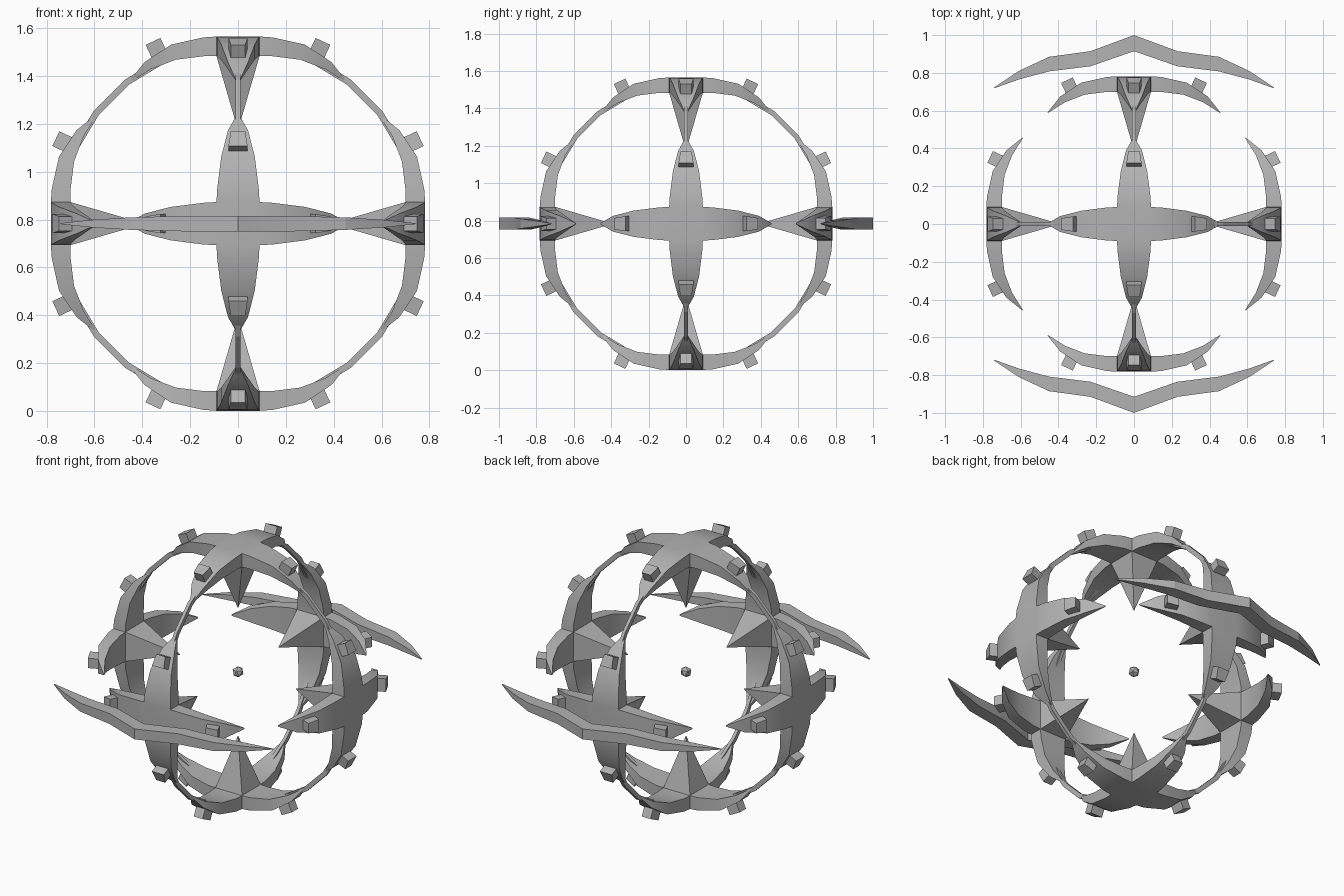
import bpy
import bmesh
from math import pi, sin, cos, radians
from mathutils import Matrix, Vector

cube = bpy.data.objects.get("Cube")
if cube:
    bpy.data.objects.remove(cube, do_unlink=True)

CENTRE = Matrix.Translation((0, 0, 0.783))

grey = bpy.data.materials.new("plain_grey")
grey.use_nodes = True
grey.diffuse_color = (0.45, 0.45, 0.45, 1)
grey.node_tree.nodes["Principled BSDF"].inputs["Base Color"].default_value = grey.diffuse_color


def finish(name, bm, matrix, angle=30):
    """Turn a bmesh into a placed, shaded object."""
    bmesh.ops.remove_doubles(bm, verts=bm.verts, dist=0.0005)
    bmesh.ops.recalc_face_normals(bm, faces=bm.faces)
    mesh = bpy.data.meshes.new(name)
    bm.to_mesh(mesh)
    bm.free()
    mesh.materials.append(grey)
    obj = bpy.data.objects.new(name, mesh)
    bpy.context.collection.objects.link(obj)
    obj.matrix_world = matrix
    bpy.ops.object.select_all(action="DESELECT")
    obj.select_set(True)
    bpy.context.view_layer.objects.active = obj
    bpy.ops.object.shade_smooth_by_angle(angle=radians(angle))
    return obj


def loft(bm, sections, matrix=Matrix(), cap_start=True):
    """Skin a row of four-cornered sections."""
    rings = [[bm.verts.new(matrix @ Vector(p)) for p in s] for s in sections]
    for a, b in zip(rings, rings[1:]):
        for i in range(4):
            j = (i + 1) % 4
            bm.faces.new((a[i], a[j], b[j], b[i]))
    if cap_start:
        bm.faces.new(rings[0])
    bm.faces.new(rings[-1])


def section(outer, inner, w):
    """Section across the y axis from two (x, z) points."""
    return [(outer[0], -w, outer[1]), (outer[0], w, outer[1]),
            (inner[0], w, inner[1]), (inner[0], -w, inner[1])]


# Arm stations: outer point, inner point, half width
H = 0.09
ARM = [((H, 0.782), (H, 0.70), H),
       ((0.145, 0.778), (0.14, 0.70), 0.087),
       ((0.28, 0.748), (0.26, 0.685), 0.07),
       ((0.39, 0.675), (0.365, 0.645), 0.042),
       ((0.458, 0.59), (0.455, 0.588), 0.003)]


def star(name, matrix):
    """Four curved arms round a square hub with an inward spike."""
    bm = bmesh.new()
    corners = [(H, -H), (H, H), (-H, H), (-H, -H)]
    bm.faces.new([bm.verts.new((x, y, ARM[0][0][1])) for x, y in corners])
    for k in range(4):
        turn = Matrix.Rotation(k * pi / 2, 4, "Z")
        loft(bm, [section(*s) for s in ARM], turn, cap_start=False)
        a, b = corners[k], corners[(k + 1) % 4]
        bm.faces.new([bm.verts.new(p) for p in
                      ((*a, 0.70), (*b, 0.70), (0, 0, 0.39))])
    finish(name, bm, matrix)


def blocks(name, matrix):
    """One tapered block standing on each arm."""
    bm = bmesh.new()
    tilt = Matrix.Rotation(radians(25), 4, "Y")
    for k in range(4):
        turn = Matrix.Rotation(k * pi / 2, 4, "Z") @ tilt
        loft(bm, [section((x, 0.84), (x, 0.765), w)
                  for x, w in ((-0.034, 0.04), (0.034, 0.03))], turn)
    finish(name, bm, matrix)


# Six stars facing along the axes
FACING = {"top": (0, 0, 1), "bottom": (0, 0, -1), "front": (0, -1, 0),
          "back": (0, 1, 0), "left": (1, 0, 0), "right": (-1, 0, 0)}
for side, axis in FACING.items():
    if axis[2]:
        spin = Matrix.Rotation(0 if axis[2] > 0 else pi, 4, "X")
    else:
        spin = Vector(axis).to_track_quat("Z", "Y").to_matrix().to_4x4()
    star(side + "_star", CENTRE @ spin)
    blocks(side + "_arm_blocks", CENTRE @ spin)

# Thin strips joining the stars in the two upright rings
for ring, yaw in (("side", 0), ("front_back", pi / 2)):
    bm = bmesh.new()
    for k in range(4):
        arc = []
        for step in range(4):
            a = radians(24 + step * 14)
            s, c = sin(a), cos(a)
            arc.append(section((0.765 * s, 0.765 * c), (0.738 * s, 0.738 * c), 0.01))
        loft(bm, arc, Matrix.Rotation(k * pi / 2, 4, "Y"))
    finish(ring + "_ring_strips", bm, CENTRE @ Matrix.Rotation(yaw, 4, "Z"), 10)

# Swept blades in front and behind: x, outer y, inner y, half height
BLADE = [(0, 1.0, 0.915, 0.032), (0.23, 0.915, 0.835, 0.032),
         (0.45, 0.885, 0.808, 0.026), (0.61, 0.81, 0.765, 0.016),
         (0.742, 0.722, 0.718, 0.002)]
for side, yaw in (("back", 0), ("front", pi)):
    bm = bmesh.new()
    stations = [(-x, o, i, h) for x, o, i, h in BLADE[:0:-1]] + BLADE
    loft(bm, [[(x, o, -h), (x, o, h), (x, i, h), (x, i, -h)]
              for x, o, i, h in stations])
    finish(side + "_blade", bm, CENTRE @ Matrix.Rotation(yaw, 4, "Z"), 15)

# Small core in the middle
bm = bmesh.new()
bmesh.ops.create_icosphere(bm, subdivisions=1, radius=0.033)
finish("core", bm, CENTRE, 10)
